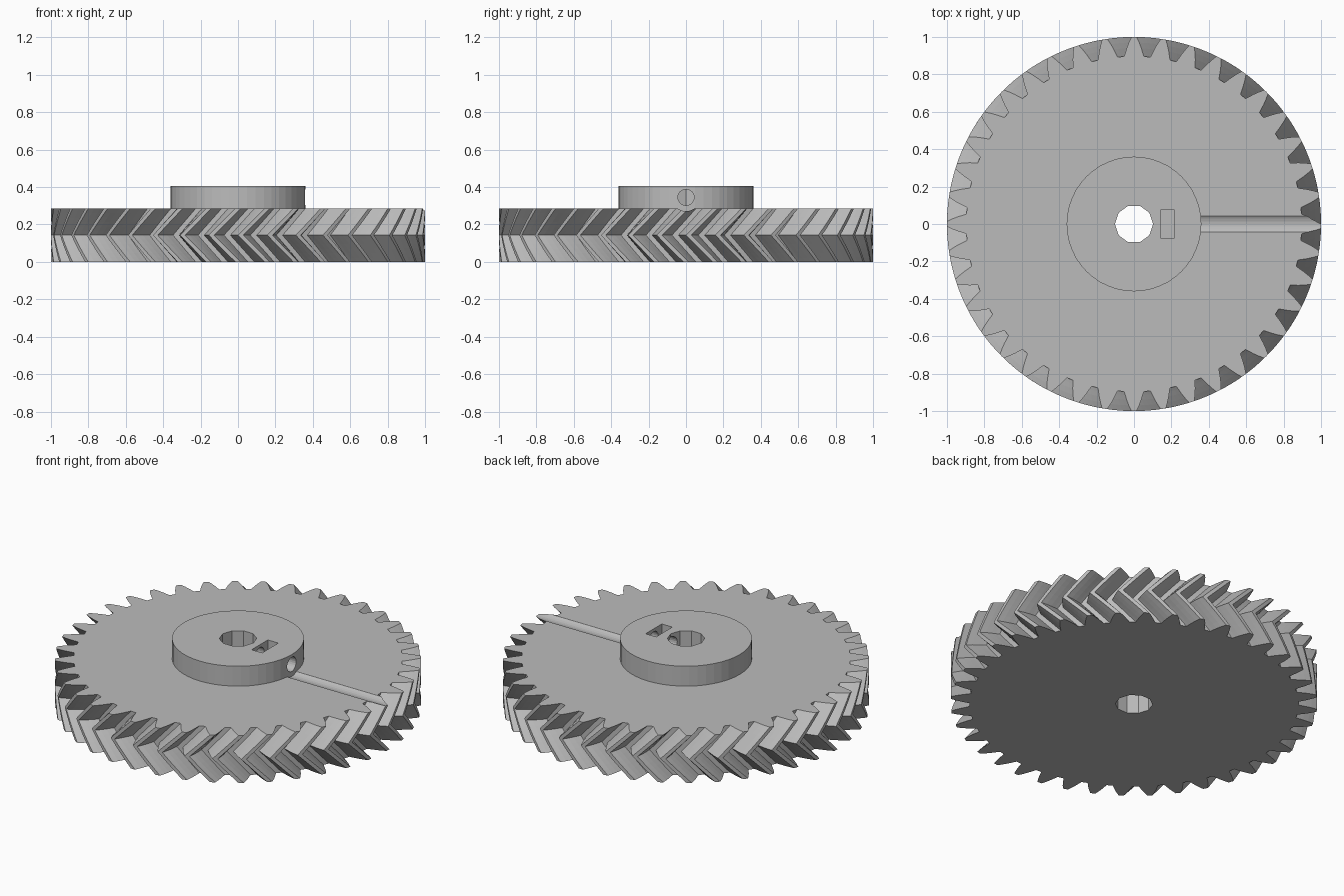
import bpy, bmesh
from math import cos, sin, radians, pi
from mathutils import Matrix

if "Cube" in bpy.data.objects:
    bpy.data.objects.remove(bpy.data.objects["Cube"])

TEETH = 40
TOP, HUB_TOP = 0.285, 0.405
TWIST = radians(8.2)       # tooth shift between mid-plane and each face
SLICES = 6                 # per half
HOLE_Z = 0.345

grey = bpy.data.materials.new("plain_grey")
grey.use_nodes = True
GREY = (0.5, 0.5, 0.5, 1)
grey.diffuse_color = GREY
grey.node_tree.nodes["Principled BSDF"].inputs["Base Color"].default_value = GREY


def make(name, bm):
    bmesh.ops.recalc_face_normals(bm, faces=bm.faces)
    mesh = bpy.data.meshes.new(name)
    bm.to_mesh(mesh)
    bm.free()
    mesh.materials.append(grey)
    ob = bpy.data.objects.new(name, mesh)
    bpy.context.collection.objects.link(ob)
    return ob


def cylinder(name, radius, z0, z1, sides):
    bm = bmesh.new()
    bmesh.ops.create_cone(bm, cap_ends=True, segments=sides, radius1=radius, radius2=radius,
                          depth=z1 - z0, matrix=Matrix.Translation((0, 0, (z0 + z1) / 2))
                          @ Matrix.Rotation(pi / 2, 4, 'Z'))
    return make(name, bm)


def rod_x(name, radius, x0, x1, z, sides=24):
    ob = cylinder(name, radius, x0, x1, sides)
    ob.data.transform(Matrix.Translation((0, 0, z)) @ Matrix.Rotation(pi / 2, 4, 'Y'))
    return ob


def box(name, lo, hi):
    bm = bmesh.new()
    bmesh.ops.create_cube(bm, size=1)
    for v in bm.verts:
        v.co = [hi[i] if v.co[i] > 0 else lo[i] for i in range(3)]
    return make(name, bm)


def cut(target, cutters):
    bpy.context.view_layer.objects.active = target
    for c in cutters:
        mod = target.modifiers.new(c.name, 'BOOLEAN')
        mod.operation, mod.solver, mod.object = 'DIFFERENCE', 'EXACT', c
        bpy.ops.object.modifier_apply(modifier=mod.name)


# Herringbone wheel: half-tooth flank as (angle in degrees, radius), mirrored and repeated
flank = [(0.8, 1.0), (1.65, 0.97), (2.4, 0.94), (2.95, 0.915), (3.4, 0.897)]
tooth = [(-a, r) for a, r in reversed(flank)] + flank
outline = [(radians(a) + 2 * pi * t / TEETH, r) for t in range(TEETH) for a, r in tooth]

bm = bmesh.new()
rings = []
for s in range(2 * SLICES + 1):
    turn = TWIST * (abs(s - SLICES) / SLICES - 1)
    z = TOP * s / (2 * SLICES)
    rings.append([bm.verts.new((r * cos(a + turn), r * sin(a + turn), z)) for a, r in outline])
n = len(outline)
for low, high in zip(rings, rings[1:]):
    for i in range(n):
        j = (i + 1) % n
        bm.faces.new((low[i], low[j], high[j], high[i]))
bm.faces.new(rings[0])
bm.faces.new(rings[-1])
wheel = make("toothed_wheel", bm)

# Raised hub
hub = cylinder("hub", 0.36, TOP, HUB_TOP, 48)

# Shaft bore, nut slot, set-screw hole and tool groove
bore = cylinder("bore_cutter", 0.102, -0.1, 0.6, 10)
slot = box("nut_slot_cutter", (0.145, -0.077, 0.268), (0.215, 0.077, 0.6))
screw = rod_x("screw_hole_cutter", 0.043, 0.0, 0.5, HOLE_Z)
groove = rod_x("groove_cutter", 0.074, 0.358, 1.1, HOLE_Z, 32)
cut(wheel, [bore, slot, groove])
cut(hub, [bore, slot, screw])
for c in (bore, slot, screw, groove):
    bpy.data.objects.remove(c)
